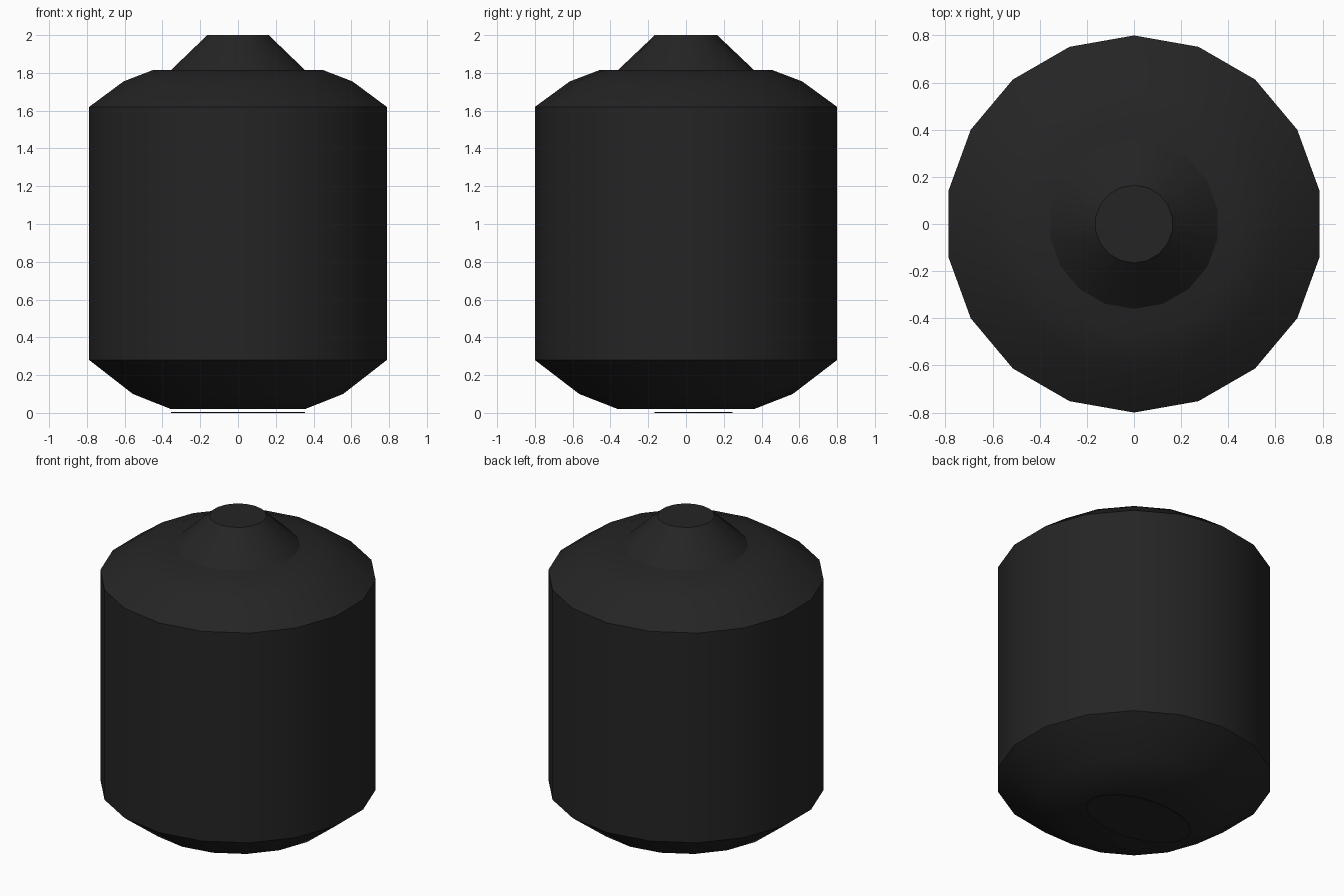
import bpy, bmesh, math

cube = bpy.data.objects.get("Cube")
if cube:
    bpy.data.objects.remove(cube, do_unlink=True)

SIDES = 18

black = bpy.data.materials.new("matte_black")
black.use_nodes = True
colour = (0.018, 0.018, 0.018, 1)
black.diffuse_color = colour
black.node_tree.nodes["Principled BSDF"].inputs["Base Color"].default_value = colour


def finish(name, bm):
    """Turn a bmesh into a shaded, coloured object."""
    mesh = bpy.data.meshes.new(name)
    bm.to_mesh(mesh)
    bm.free()
    mesh.materials.append(black)
    obj = bpy.data.objects.new(name, mesh)
    bpy.context.collection.objects.link(obj)
    bpy.ops.object.select_all(action="DESELECT")
    obj.select_set(True)
    bpy.context.view_layer.objects.active = obj
    bpy.ops.object.shade_smooth_by_angle(angle=math.radians(30))
    return obj


def turned(name, profile):
    """Closed turned solid from (radius, height) points, bottom to top."""
    bm = bmesh.new()
    rings = []
    for r, z in profile:
        angles = [math.pi / 2 + math.tau * i / SIDES for i in range(SIDES)]
        rings.append([bm.verts.new((r * math.cos(a), r * math.sin(a), z)) for a in angles])
    for low, high in zip(rings, rings[1:]):
        for i in range(SIDES):
            j = (i + 1) % SIDES
            bm.faces.new((low[i], low[j], high[j], high[i]))
    bm.faces.new(rings[0][::-1])
    bm.faces.new(rings[-1])
    return finish(name, bm)


# Drum with domed shoulders and base
turned("body", [(0.36, 0.02), (0.565, 0.10), (0.8, 0.28),
                (0.8, 1.62), (0.615, 1.755), (0.457, 1.815)])

# Tapered neck on top
turned("neck", [(0.36, 1.815), (0.165, 2.0)])

# Thin oval plate just under the base
bm = bmesh.new()
bmesh.ops.create_cone(bm, cap_ends=True, segments=32, radius1=1, radius2=1, depth=1)
bmesh.ops.scale(bm, vec=(0.355, 0.206, 0.004), verts=bm.verts)
bmesh.ops.translate(bm, vec=(0, 0.04, 0.002), verts=bm.verts)
finish("base_plate", bm)
